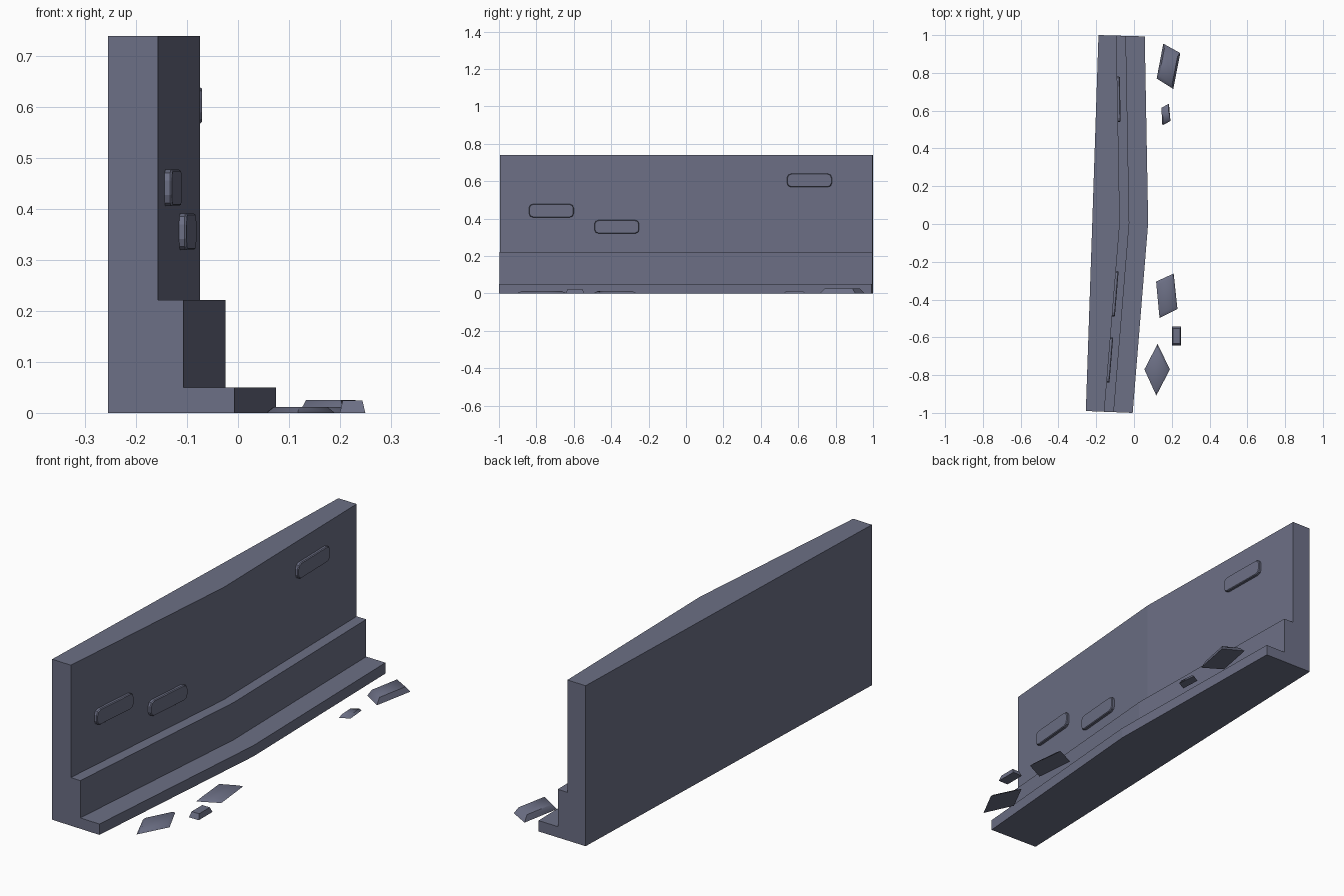
import bpy, bmesh, math
from mathutils import Vector

if "Cube" in bpy.data.objects:
    bpy.data.objects.remove(bpy.data.objects["Cube"])

stone = bpy.data.materials.new("slate_grey_stone")
stone.diffuse_color = (0.15, 0.16, 0.235, 1)
stone.use_nodes = True
stone.node_tree.nodes["Principled BSDF"].inputs["Base Color"].default_value = stone.diffuse_color


def make(name, bm):
    bmesh.ops.recalc_face_normals(bm, faces=bm.faces)
    me = bpy.data.meshes.new(name)
    bm.to_mesh(me)
    bm.free()
    ob = bpy.data.objects.new(name, me)
    bpy.context.collection.objects.link(ob)
    me.materials.append(stone)
    return ob


def loft(name, loops):
    bm = bmesh.new()
    rings = [[bm.verts.new(p) for p in lp] for lp in loops]
    n = len(rings[0])
    for a, b in zip(rings, rings[1:]):
        for i in range(n):
            j = (i + 1) % n
            bm.faces.new((a[i], a[j], b[j], b[i]))
    bm.faces.new(rings[0])
    bm.faces.new(rings[-1])
    return make(name, bm)


# Bent wall with two steps: back x, back y, wall front x, front y
stations = [(-0.255, -0.99, -0.157, -1.0), (-0.221, 0.005, -0.075, 0.005), (-0.188, 1.0, -0.093, 0.993)]
loops = []
for bx, by, fx, fy in stations:
    profile = [(0, 0.74), (0, 0.222), (0.05, 0.222), (0.05, 0.05), (0.15, 0.05), (0.15, 0)]
    loops.append([(bx, by, 0), (bx, by, 0.74)] +
                 [(fx + d, by + (fy - by) * (d + 0.1) / 0.25 if by != fy else fy, z) for d, z in profile])
loft("stepped_wall", loops)


# Raised bricks with rounded corners, following the wall face
def wall_x(y):
    return -0.075 + 0.082 * y if y < 0 else -0.075 - 0.018 * y


def brick(name, yc, zc):
    def ring(hw, hh, r, out):
        pts = []
        for k, (sy, sz) in enumerate([(1, 1), (-1, 1), (-1, -1), (1, -1)]):
            for s in range(3):
                a = math.radians(90 * k + 45 * s)
                y = yc + sy * (hw - r) + r * math.cos(a)
                z = zc + sz * (hh - r) + r * math.sin(a)
                pts.append((wall_x(y) + out, y, z))
        return pts
    loft(name, [ring(0.12, 0.036, 0.022, -0.02), ring(0.12, 0.036, 0.022, 0.010),
                ring(0.117, 0.033, 0.020, 0.014)])


for i, (y, z) in enumerate([(-0.72, 0.442), (-0.37, 0.356), (0.66, 0.604)]):
    brick(f"wall_brick_{i + 1}", y, z)


# Fallen fragments on the ground: footprint corners and height
fragments = [
    ([(0.155, 0.955), (0.245, 0.905), (0.208, 0.715), (0.12, 0.77)], 0.025),
    ([(0.145, 0.615), (0.185, 0.637), (0.193, 0.545), (0.15, 0.522)], 0.012),
    ([(0.117, -0.305), (0.21, -0.262), (0.23, -0.45), (0.135, -0.497)], 0.012),
    ([(0.2, -0.543), (0.25, -0.543), (0.25, -0.643), (0.2, -0.643)], 0.024),
    ([(0.125, -0.635), (0.19, -0.77), (0.118, -0.908), (0.055, -0.77)], 0.012),
]
for i, (pts, h) in enumerate(fragments):
    c = sum((Vector(p) for p in pts), Vector((0, 0))) / 4
    top = [c + (Vector(p) - c) * 0.78 for p in pts]
    ob = loft(f"fallen_fragment_{i + 1}", [[(x, y, 0) for x, y in pts], [(p.x, p.y, h) for p in top]])
    bpy.context.view_layer.objects.active = ob
    ob.select_set(True)
    bpy.ops.object.shade_smooth_by_angle(angle=math.radians(60))
    ob.select_set(False)
